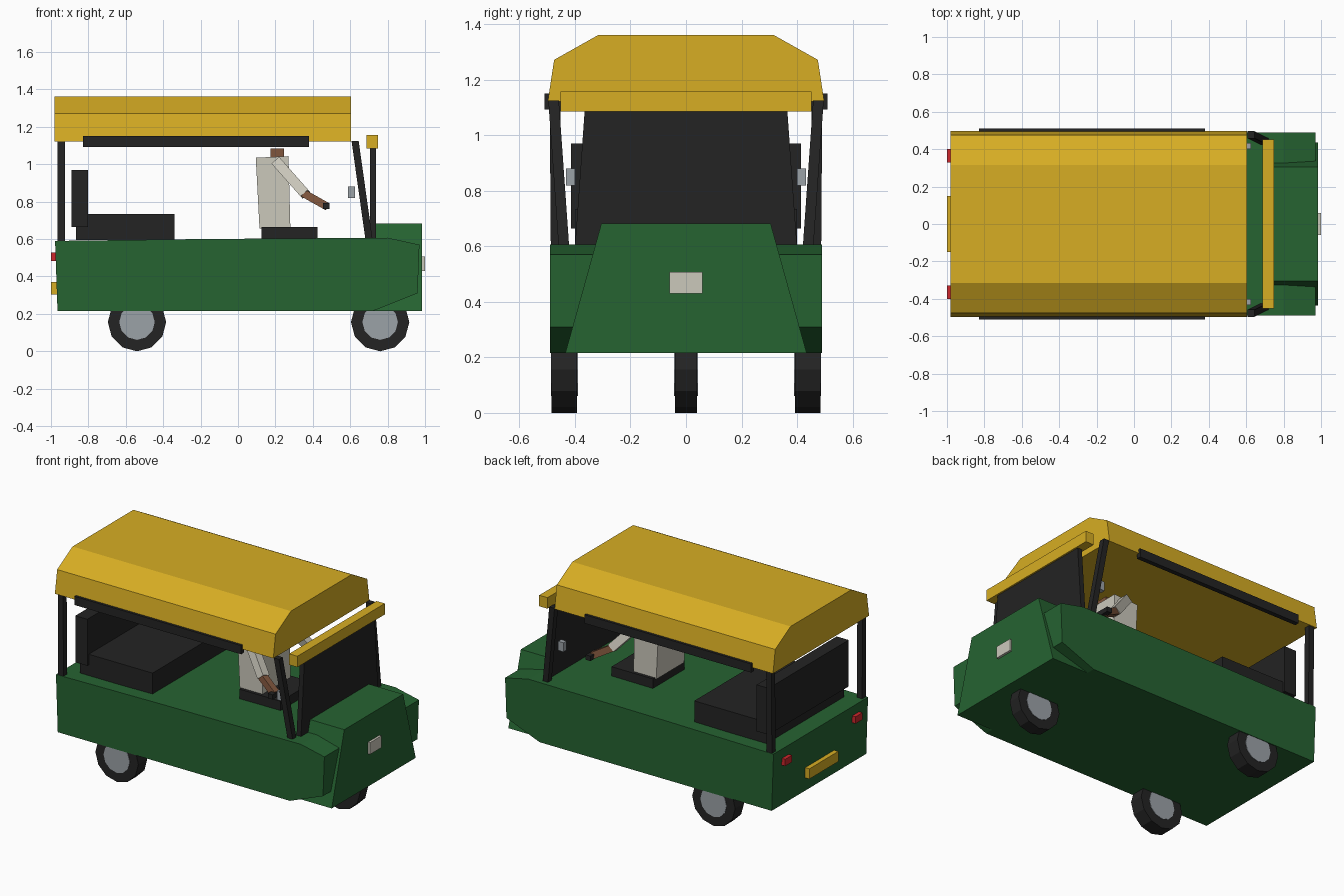
import bpy, bmesh, math
from mathutils import Vector

if "Cube" in bpy.data.objects:
    bpy.data.objects.remove(bpy.data.objects["Cube"])


def paint(name, r, g, b):
    m = bpy.data.materials.new(name)
    m.diffuse_color = (r, g, b, 1)
    m.use_nodes = True
    m.node_tree.nodes["Principled BSDF"].inputs["Base Color"].default_value = m.diffuse_color
    return m


GREEN = paint("green", 0.019, 0.125, 0.031)
YELLOW = paint("yellow", 0.68, 0.42, 0.017)
BLACK = paint("black", 0.017, 0.017, 0.017)
GREY = paint("grey", 0.33, 0.36, 0.39)
CREAM = paint("cream", 0.60, 0.58, 0.50)
SKIN = paint("brown", 0.21, 0.09, 0.045)
RED = paint("red", 0.62, 0.02, 0.025)


def finish(name, bm, mat):
    bmesh.ops.recalc_face_normals(bm, faces=bm.faces)
    me = bpy.data.meshes.new(name)
    bm.to_mesh(me)
    bm.free()
    me.materials.append(mat)
    ob = bpy.data.objects.new(name, me)
    bpy.context.collection.objects.link(ob)
    return ob


def loft(name, a, b, mat):
    """Solid between two matching loops of 3D points."""
    bm = bmesh.new()
    va, vb = [bm.verts.new(p) for p in a], [bm.verts.new(p) for p in b]
    bm.faces.new(va)
    bm.faces.new(vb)
    for i in range(len(a)):
        j = (i + 1) % len(a)
        bm.faces.new((va[i], va[j], vb[j], vb[i]))
    return finish(name, bm, mat)


def along_y(name, profile, y0, y1, mat):
    return loft(name, [(x, y0, z) for x, z in profile], [(x, y1, z) for x, z in profile], mat)


def along_x(name, profile, x0, x1, mat):
    return loft(name, [(x0, y, z) for y, z in profile], [(x1, y, z) for y, z in profile], mat)


def box(name, x0, x1, y0, y1, z0, z1, mat):
    return along_y(name, [(x0, z0), (x1, z0), (x1, z1), (x0, z1)], y0, y1, mat)


def post(name, p, q, wx, wy, mat):
    """Bar with level ends from p to q."""
    ring = [(-wx, -wy), (wx, -wy), (wx, wy), (-wx, wy)]
    return loft(name, *[[(c[0] + u, c[1] + v, c[2]) for u, v in ring] for c in (p, q)], mat)


def limb(name, p, q, w, mat):
    """Square bar with square-cut ends from p to q."""
    p, q = Vector(p), Vector(q)
    d = (q - p).normalized()
    s = d.cross(Vector((0, 1, 0))).normalized()
    t = d.cross(s)
    ring = [(s + t) * w, (s - t) * w, (-s - t) * w, (t - s) * w]
    return loft(name, [p + r for r in ring], [q + r for r in ring], mat)


def disc(name, x, y0, y1, z, r, mat, n=12):
    pts = [(x + r * math.cos(math.tau * i / n), z + r * math.sin(math.tau * i / n)) for i in range(n)]
    return along_y(name, pts, y0, y1, mat)


# Body tub and nose
along_y("body", [(-0.965, 0.215), (0.72, 0.215), (0.96, 0.31), (0.97, 0.57), (0.80, 0.607),
                 (-0.2, 0.6), (-0.978, 0.59)], -0.49, 0.49, GREEN)
along_x("nose", [(-0.435, 0.215), (0.435, 0.215), (0.305, 0.682), (-0.305, 0.682)], 0.72, 0.985, GREEN)

# Roof, header bar and windscreen
along_x("roof", [(-0.498, 1.122), (0.498, 1.122), (0.475, 1.272), (0.315, 1.362),
                 (-0.315, 1.362), (-0.475, 1.272)], -0.98, 0.605, YELLOW)
box("header_bar", 0.688, 0.748, -0.453, 0.453, 1.085, 1.157, YELLOW)
along_x("windscreen", [(-0.40, 0.6), (0.40, 0.6), (0.365, 1.09), (-0.365, 1.09)], 0.705, 0.737, BLACK)

# Wheels
for name, x, y, w in (("front_wheel", 0.76, 0, 0.04), ("rear_wheel_left", -0.54, 0.438, 0.046),
                      ("rear_wheel_right", -0.54, -0.438, 0.046)):
    disc(name, x, y - w, y + w, 0.156, 0.156, BLACK)
    disc(name + "_hub", x, y - w - 0.003, y + w + 0.003, 0.156, 0.095, GREY)

# Seats
box("rear_seat", -0.865, -0.34, -0.40, 0.40, 0.595, 0.735, BLACK)
box("rear_seat_back", -0.89, -0.803, -0.415, 0.415, 0.665, 0.97, BLACK)
box("driver_seat", 0.125, 0.425, -0.165, 0.165, 0.595, 0.665, BLACK)

# Driver
along_y("driver_torso", [(0.115, 0.657), (0.28, 0.657), (0.27, 1.043), (0.095, 1.035)], -0.145, 0.145, CREAM)
box("driver_neck", 0.175, 0.245, -0.035, 0.035, 1.03, 1.085, SKIN)

# Paired parts
for side, s in (("left", 1), ("right", -1)):
    post("front_post_" + side, (0.70, s * 0.44, 0.6), (0.626, s * 0.477, 1.125), 0.019, 0.019, BLACK)
    post("rear_post_" + side, (-0.945, s * 0.468, 0.585), (-0.945, s * 0.472, 1.125), 0.019, 0.019, BLACK)
    box("side_roll_" + side, -0.83, 0.38, s * 0.48, s * 0.51, 1.093, 1.15, BLACK)
    box("mirror_" + side, 0.587, 0.625, s * 0.40, s * 0.432, 0.82, 0.88, GREY)
    box("tail_light_" + side, -1.0, -0.97, s * 0.33, s * 0.40, 0.483, 0.528, RED)
    limb("sleeve_" + side, (0.205, s * 0.17, 1.015), (0.36, s * 0.25, 0.84), 0.027, CREAM)
    limb("forearm_" + side, (0.35, s * 0.25, 0.845), (0.475, s * 0.29, 0.775), 0.021, SKIN)
    box("grip_" + side, 0.455, 0.49, s * 0.24, s * 0.34, 0.76, 0.792, BLACK)

# Front lamp and rear plate
box("front_lamp", 0.98, 1.0, -0.06, 0.06, 0.43, 0.507, CREAM)
box("rear_plate", -1.0, -0.965, -0.15, 0.15, 0.303, 0.37, YELLOW)
